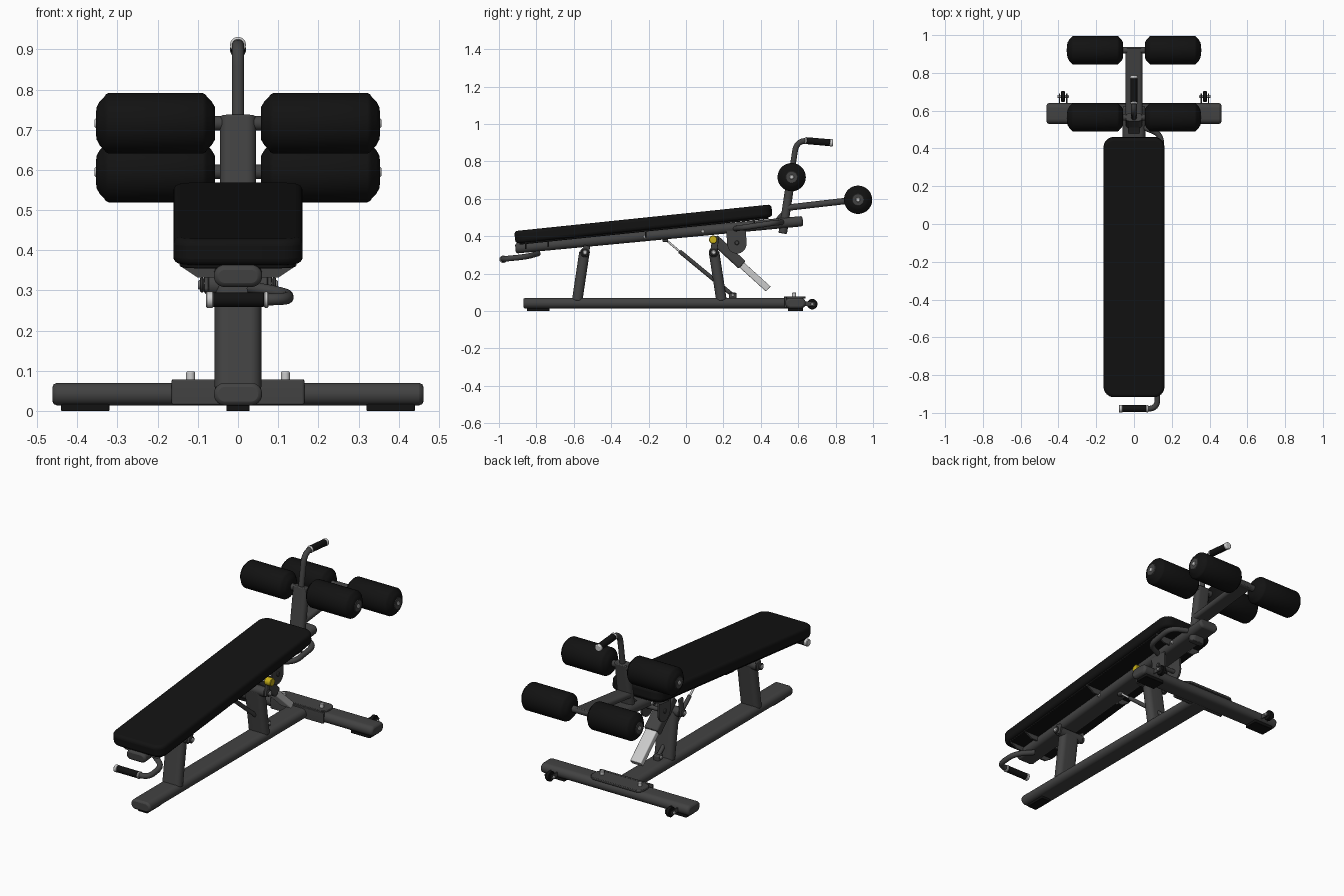
import bpy, bmesh
from math import sin, cos, pi, radians
from mathutils import Vector as V

if "Cube" in bpy.data.objects:
    bpy.data.objects.remove(bpy.data.objects["Cube"])


def mat(name, c):
    m = bpy.data.materials.new(name)
    m.diffuse_color = (*c, 1)
    m.use_nodes = True
    m.node_tree.nodes["Principled BSDF"].inputs["Base Color"].default_value = m.diffuse_color
    return m


STEEL = mat("dark_steel", (0.055, 0.055, 0.055))
BLACK = mat("black_vinyl", (0.006, 0.006, 0.006))
CHROME = mat("chrome", (0.55, 0.55, 0.55))
YELLOW = mat("yellow", (0.6, 0.45, 0.01))


def finish(name, bm, m, bevel=0.0, seg=2):
    bmesh.ops.recalc_face_normals(bm, faces=bm.faces)
    me = bpy.data.meshes.new(name)
    bm.to_mesh(me)
    bm.free()
    me.materials.append(m)
    ob = bpy.data.objects.new(name, me)
    bpy.context.collection.objects.link(ob)
    bpy.ops.object.select_all(action='DESELECT')
    bpy.context.view_layer.objects.active = ob
    ob.select_set(True)
    bpy.ops.object.shade_smooth_by_angle(angle=radians(35))
    if bevel:
        b = ob.modifiers.new("bevel", 'BEVEL')
        b.width, b.segments, b.limit_method, b.angle_limit = bevel, seg, 'ANGLE', radians(50)
    return ob


def plate(name, pts, vec, m=STEEL, bevel=0.0, seg=2):
    """Extrude a planar outline along a vector."""
    bm = bmesh.new()
    f = bm.faces.new([bm.verts.new(p) for p in pts])
    r = bmesh.ops.extrude_face_region(bm, geom=[f])
    bmesh.ops.translate(bm, vec=V(vec), verts=[v for v in r['geom'] if isinstance(v, bmesh.types.BMVert)])
    return finish(name, bm, m, bevel, seg)


def bar(name, p, q, w, h, m=STEEL, r=None, bevel=0.005, seg=2):
    """Rounded-rectangle tube from p to q; w is along x (or y for crossways tubes)."""
    p, q = V(p), V(q)
    t = (q - p).normalized()
    u = V((0, 1, 0)) if abs(t.x) > 0.9 else V((1, 0, 0))
    v = t.cross(u).normalized()
    r = min(w, h) * 0.49 if r is None else r
    pts = []
    for k, (sx, sy) in enumerate([(1, 1), (-1, 1), (-1, -1), (1, -1)]):
        for i in range(9):
            a = pi / 2 * (k + i / 8)
            pts.append(p + u * (sx * (w / 2 - r) + r * cos(a)) + v * (sy * (h / 2 - r) + r * sin(a)))
    return plate(name, pts, q - p, m, bevel, seg)


def lathe(name, prof, centre, m, n=40):
    """Revolve (x, radius) points around the x axis."""
    bm = bmesh.new()
    vs = [bm.verts.new((x, 0, r)) for x, r in prof]
    es = [bm.edges.new(e) for e in zip(vs, vs[1:])]
    bmesh.ops.spin(bm, geom=vs + es, cent=(0, 0, 0), axis=(1, 0, 0), angle=2 * pi, steps=n)
    bmesh.ops.remove_doubles(bm, verts=bm.verts, dist=1e-5)
    bmesh.ops.translate(bm, vec=V(centre), verts=bm.verts)
    return finish(name, bm, m)


def rod(name, x0, x1, y, z, r, m=STEEL, n=24):
    c = min(0.003, r * 0.3)
    return lathe(name, [(x0, 0), (x0, r - c), (x0 + c, r), (x1 - c, r), (x1, r - c), (x1, 0)], (0, y, z), m, n)


def pipe(name, pts, r, m=STEEL, fillet=0.05):
    """Round tube along a path with filleted corners."""
    pts = [V(p) for p in pts]
    path = [pts[0]]
    for a, b, c in zip(pts, pts[1:], pts[2:]):
        s, e = b + (a - b).normalized() * fillet, b + (c - b).normalized() * fillet
        path += [s.lerp(b, i / 8).lerp(b.lerp(e, i / 8), i / 8) for i in range(9)]
    path.append(pts[-1])
    cu = bpy.data.curves.new(name, 'CURVE')
    cu.dimensions, cu.bevel_depth, cu.bevel_resolution, cu.use_fill_caps = '3D', r, 5, True
    sp = cu.splines.new('POLY')
    sp.points.add(len(path) - 1)
    for k, co in zip(sp.points, path):
        k.co = (*co, 1)
    tmp = bpy.data.objects.new(name + "_path", cu)
    bpy.context.collection.objects.link(tmp)
    bm = bmesh.new()
    bm.from_mesh(tmp.evaluated_get(bpy.context.evaluated_depsgraph_get()).to_mesh())
    bpy.data.objects.remove(tmp)
    return finish(name, bm, m)


def beam_z(y):
    return 0.335 + 0.095 * (y + 0.91)


# base: long rail, rear cross tube, joining plate and feet
bar("base_rail", (0, -0.87, 0.042), (0, 0.56, 0.042), 0.12, 0.056, bevel=0.01)
bar("rear_cross_tube", (-0.462, 0.585, 0.042), (0.462, 0.585, 0.042), 0.11, 0.056, bevel=0.012)
bar("joint_plate", (0, 0.588, 0.066), (0, 0.588, 0.079), 0.33, 0.1, r=0.04, bevel=0.003)
bar("joint_skirt", (-0.165, 0.53, 0.047), (0.165, 0.53, 0.047), 0.014, 0.062, r=0.004)
bar("front_foot", (0, -0.79, 0), (0, -0.79, 0.02), 0.058, 0.12, BLACK, 0.005, 0.002)
for s in (-1, 1):
    bar("rear_foot", (s * 0.38, 0.585, 0), (s * 0.38, 0.585, 0.02), 0.12, 0.08, BLACK, 0.005, 0.002)
    bar("joint_bolt", (s * 0.118, 0.578, 0.075), (s * 0.118, 0.578, 0.098), 0.022, 0.022, CHROME, bevel=0.002)
    # transport wheels
    rod("wheel", s * 0.375 - 0.011, s * 0.375 + 0.011, 0.675, 0.037, 0.028, BLACK)
    rod("wheel_axle", s * 0.375 - 0.03, s * 0.375 + 0.03, 0.675, 0.037, 0.008, CHROME, 12)
    for k in (-0.019, 0.019):
        x = s * 0.375 + k
        bar("wheel_lug", (x, 0.62, 0.04), (x, 0.69, 0.037), 0.006, 0.026, r=0.002, bevel=0)

# posts with pivot bolts and lugs
bar("front_post", (0, -0.582, 0.055), (0, -0.543, 0.315), 0.116, 0.056)
bar("rear_post", (0, 0.19, 0.055), (0, 0.15, 0.315), 0.116, 0.056)
for y, top in ((-0.54, 0.35), (0.148, 0.40)):
    rod("post_pivot", -0.075, 0.075, y, 0.314, 0.026)
    rod("pivot_bolt", -0.1, 0.1, y, 0.314, 0.012, CHROME, 12)
    for s in (-1, 1):
        bar("pivot_lug", (s * 0.078, y - 0.004, 0.295), (s * 0.078, y + 0.012, top), 0.012, 0.036, r=0.005)
        rod("pivot_washer", s * 0.09 - 0.005, s * 0.09 + 0.005, y, 0.314, 0.019)

# inclined main beam
bar("main_beam", (0, -0.912, 0.335), (0, 0.625, beam_z(0.625)), 0.12, 0.055, bevel=0.012)

# padded bench with backing board and trapezoid brackets
n = V((0, -0.104, 1)).normalized()
c = V((0, -0.228, 0.466))
bar("bench_pad", c - n * 0.033, c + n * 0.033, 0.322, 1.382, BLACK, 0.055, 0.017, 4)
bar("pad_board", c - n * 0.042, c - n * 0.03, 0.29, 1.34, BLACK, 0.045, 0.003)
for y in (-0.86, -0.74, -0.22, 0.36):
    z = beam_z(y)
    plate("pad_bracket", [(-0.145, y, z + 0.032), (0.145, y, z + 0.032), (0.145, y, z + 0.022),
                          (0.1, y, z - 0.008), (-0.1, y, z - 0.008), (-0.145, y, z + 0.022)],
          (0, 0.008, 0.001))
for y in (-0.22, 0.09, 0.39):
    rod("beam_bolt", -0.068, 0.068, y, beam_z(y) - 0.004, 0.009, CHROME, 12)

# front lifting handle
pipe("front_handle", [(-0.06, -0.978, 0.277), (0.125, -0.978, 0.278), (0.122, -0.85, 0.291),
                      (0.03, -0.79, 0.308)], 0.015)
rod("front_grip", -0.064, 0.066, -0.978, 0.277, 0.0185, BLACK)
rod("front_grip_cap", -0.08, -0.06, -0.978, 0.277, 0.02, CHROME)
rod("front_grip_collar", 0.064, 0.076, -0.978, 0.277, 0.02, CHROME)

# rear upright and roller arm
bar("roller_upright", (0, 0.517, 0.415), (0, 0.565, 0.735), 0.09, 0.046)
bar("roller_arm", (0, 0.535, 0.552), (0, 0.935, 0.598), 0.09, 0.034)
plate("upright_gusset", [(-0.03, 0.46, 0.475), (-0.03, 0.53, 0.475), (-0.03, 0.545, 0.57), (-0.03, 0.522, 0.54)],
      (0.06, 0, 0))

# foam rollers with spindles, end discs and end bolts
foam = [(0.057, 0), (0.057, 0.04), (0.066, 0.055), (0.077, 0.066), (0.081, 0.072), (0.088, 0.0755),
        (0.322, 0.0755), (0.329, 0.072), (0.333, 0.066), (0.344, 0.055), (0.352, 0.04), (0.352, 0)]
for y, z in ((0.565, 0.716), (0.92, 0.595)):
    rod("roller_spindle", -0.34, 0.34, y, z, 0.018)
    for s in (-1, 1):
        lathe("foam_roller", [(s * x, r) for x, r in foam], (0, y, z), BLACK, 48)
        rod("roller_end_disc", s * 0.351 - 0.003, s * 0.351 + 0.003, y, z, 0.034)
        rod("roller_end_bolt", s * 0.352 - 0.005, s * 0.352 + 0.005, y, z, 0.012, CHROME, 12)

# upper assist handle
pipe("assist_handle", [(0, 0.562, 0.72), (0, 0.592, 0.915), (0, 0.77, 0.9)], 0.0155, fillet=0.06)
bar("assist_grip", (0, 0.645, 0.911), (0, 0.772, 0.9), 0.037, 0.037, BLACK)
bar("assist_grip_cap", (0, 0.768, 0.9), (0, 0.786, 0.899), 0.04, 0.04, CHROME)
bar("assist_grip_collar", (0, 0.635, 0.912), (0, 0.647, 0.911), 0.039, 0.039, CHROME)

# curved side lever beneath the head of the bench
pipe("side_lever", [(0.03, 0.52, 0.475), (0.145, 0.475, 0.472), (0.142, 0.30, 0.446), (0.04, 0.26, 0.44)],
     0.015)

# telescoping height adjuster, sector plates and yellow pull knob
bar("adjuster_sleeve", (0, 0.15, 0.385), (0, 0.30, 0.247), 0.085, 0.055, r=0.012)
bar("adjuster_bar", (0, 0.2, 0.335), (0, 0.44, 0.118), 0.068, 0.036, CHROME, 0.006, 0.002)
for s in (-1, 1):
    arc = [(s * 0.048, 0.272 + 0.052 * cos(a), 0.362 + 0.055 * sin(a))
           for a in [pi + pi * i / 14 for i in range(15)]]
    plate("sector_plate", arc + [(s * 0.048, 0.32, 0.43), (s * 0.048, 0.215, 0.43)], (s * 0.01, 0, 0))
rod("sector_pin", -0.065, 0.065, 0.272, 0.365, 0.012, STEEL, 16)
rod("knob_stem", 0.03, 0.085, 0.145, 0.382, 0.009, CHROME, 12)
rod("pull_knob", 0.075, 0.115, 0.145, 0.382, 0.022, YELLOW)

# gas strut with end brackets
bar("strut_rod", (0, -0.11, 0.383), (0, 0.0, 0.29), 0.011, 0.011, CHROME, bevel=0)
bar("strut_cylinder", (0, -0.035, 0.32), (0, 0.25, 0.085), 0.022, 0.022, STEEL)
bar("strut_top_lug", (0, -0.11, 0.41), (0, -0.11, 0.368), 0.03, 0.03, r=0.008)
bar("strut_foot_lug", (0, 0.25, 0.06), (0, 0.25, 0.098), 0.036, 0.04, r=0.01)
rod("strut_pin", -0.026, 0.026, 0.25, 0.085, 0.008, CHROME, 12)
